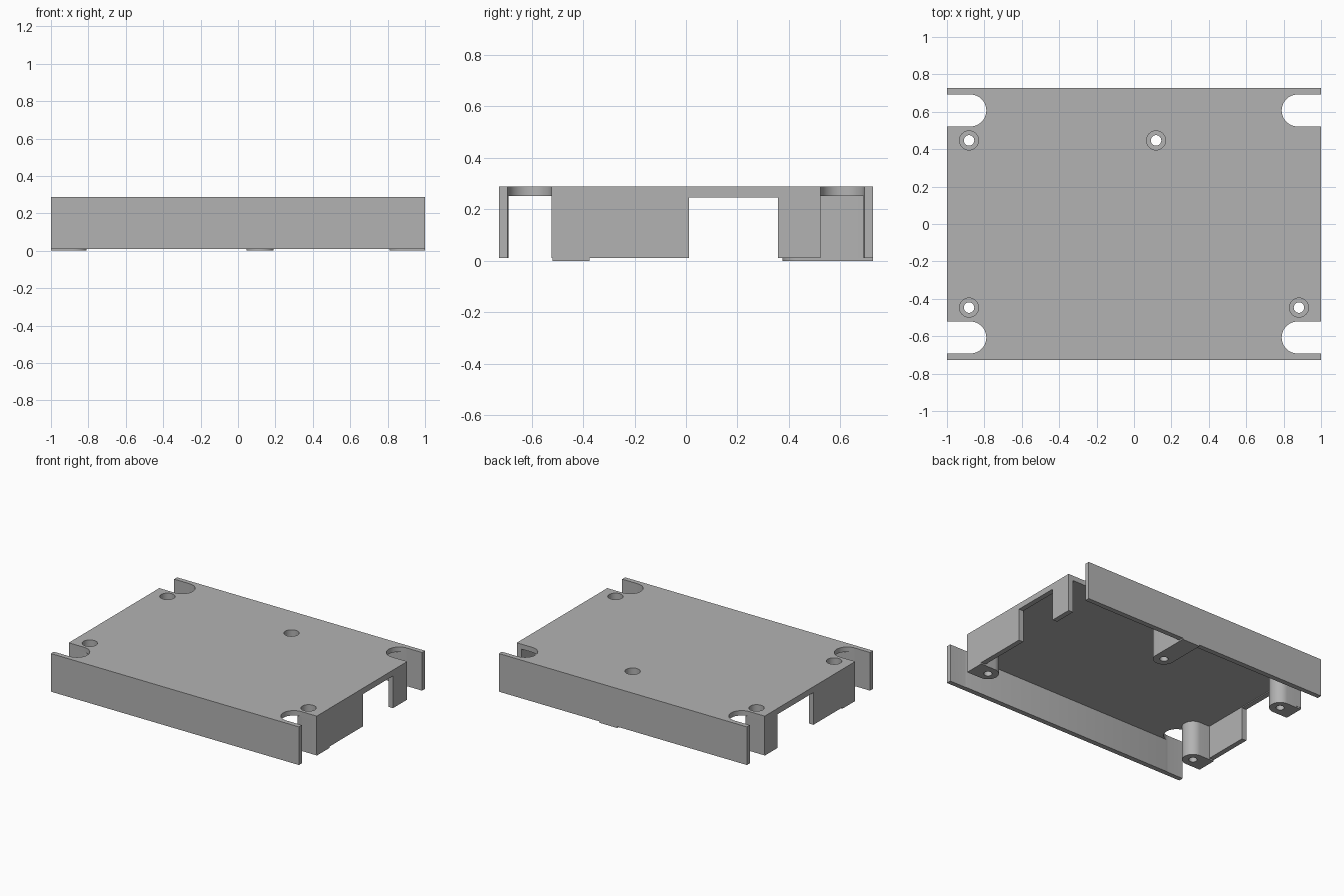
import bpy, bmesh
from math import pi, cos, sin, radians

cube = bpy.data.objects.get("Cube")
if cube:
    bpy.data.objects.remove(cube, do_unlink=True)

# Main dimensions
HX, HY, TOP, RIM = 1.0, 0.727, 0.288, 0.01
PLATE = 0.252          # underside of the top plate
WALL = 0.037
POST_X, POST_Y, POST_R = 0.882, 0.447, 0.072
SLOT_X, SLOT_Y, SLOT_R = 0.875, 0.607, 0.0855

grey = bpy.data.materials.new("plain grey")
grey.use_nodes = True
grey.diffuse_color = (0.45, 0.45, 0.45, 1)
grey.node_tree.nodes["Principled BSDF"].inputs["Base Color"].default_value = (0.45, 0.45, 0.45, 1)


def prism(name, outline, z0, z1):
    """Extrude a flat outline between two heights."""
    bm = bmesh.new()
    face = bm.faces.new([bm.verts.new((x, y, z0)) for x, y in outline])
    grown = bmesh.ops.extrude_face_region(bm, geom=[face])["geom"]
    bmesh.ops.translate(bm, vec=(0, 0, z1 - z0),
                        verts=[g for g in grown if isinstance(g, bmesh.types.BMVert)])
    bmesh.ops.recalc_face_normals(bm, faces=bm.faces)
    mesh = bpy.data.meshes.new(name)
    bm.to_mesh(mesh)
    bm.free()
    mesh.materials.append(grey)
    obj = bpy.data.objects.new(name, mesh)
    bpy.context.collection.objects.link(obj)
    return obj


def rect(x0, x1, y0, y1):
    return [(x0, y0), (x1, y0), (x1, y1), (x0, y1)]


def circle(x, y, r, n=32):
    return [(x + r * cos(2 * pi * i / n), y + r * sin(2 * pi * i / n)) for i in range(n)]


def tongue(x, y, r, length, angle, n=20):
    """Half-round outline whose straight sides run off along the angle."""
    local = [(r * cos(a), r * sin(a)) for a in (pi / 2 + pi * i / n for i in range(n + 1))]
    local += [(length, -r), (length, r)]
    c, s = round(cos(angle)), round(sin(angle))
    return [(x + u * c - v * s, y + u * s + v * c) for u, v in local]


def combine(target, tool, operation):
    mod = target.modifiers.new(operation, 'BOOLEAN')
    mod.operation, mod.solver, mod.object = operation, 'EXACT', tool
    bpy.context.view_layer.objects.active = target
    bpy.ops.object.modifier_apply(modifier=mod.name)
    bpy.data.objects.remove(tool, do_unlink=True)


# Open-bottomed shell
cover = prism("cover_shell", rect(-HX, HX, -HY, HY), RIM, TOP)
combine(cover, prism("cavity", rect(WALL - HX, HX - WALL, WALL - HY, HY - WALL), -0.2, PLATE), 'DIFFERENCE')

# Rounded corner slots, full height
for sx in (-1, 1):
    for sy in (-1, 1):
        outline = tongue(sx * SLOT_X, sy * SLOT_Y, SLOT_R, 0.3, 0 if sx > 0 else pi)
        combine(cover, prism("slot", outline, -0.2, 0.5), 'DIFFERENCE')

# Openings in the two end walls
combine(cover, prism("left_opening", rect(0.9, 1.2, 0.012, 0.358), -0.2, 0.245), 'DIFFERENCE')
combine(cover, prism("right_opening", rect(-1.2, -0.9, -0.04, 0.385), -0.2, 0.245), 'DIFFERENCE')

# Screw posts, each running out to its wall
posts = [(-POST_X, -POST_Y, pi, HX - POST_X), (-POST_X, POST_Y, pi, HX - POST_X),
         (POST_X, -POST_Y, 0, HX - POST_X), (0.118, POST_Y, pi / 2, HY - POST_Y)]
for x, y, angle, reach in posts:
    combine(cover, prism("post", tongue(x, y, POST_R, reach, angle), 0, 0.27), 'UNION')

# Stepped screw holes
for x, y, _, _ in posts:
    combine(cover, prism("hole", circle(x, y, 0.028), -0.2, 0.5), 'DIFFERENCE')
    combine(cover, prism("counterbore", circle(x, y, 0.051), 0.1, 0.5), 'DIFFERENCE')

# Smooth the round faces, keep edges crisp
bpy.ops.object.select_all(action='DESELECT')
cover.select_set(True)
bpy.context.view_layer.objects.active = cover
bpy.ops.object.shade_smooth_by_angle(angle=radians(30))
